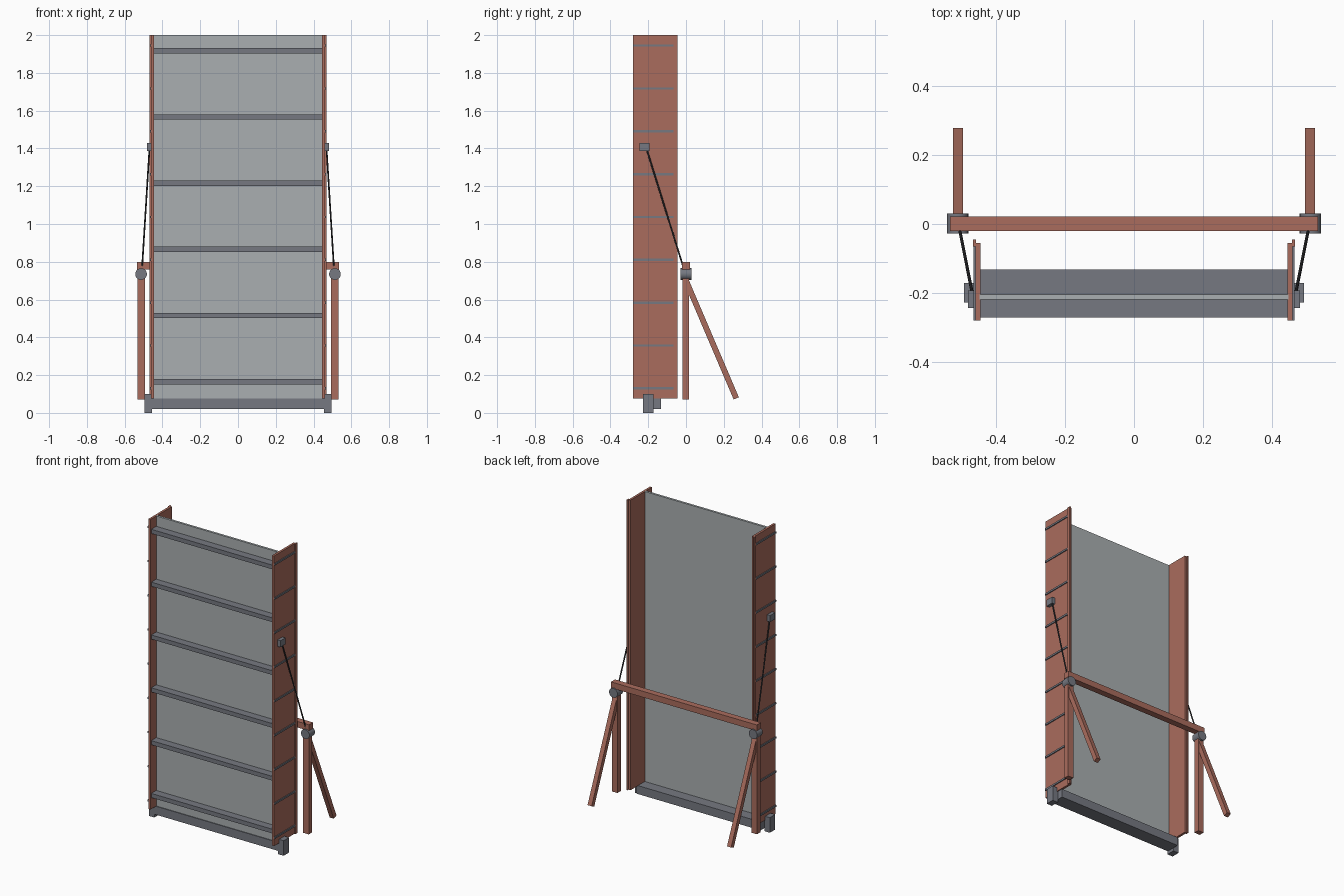
import bpy, math
from mathutils import Vector

if "Cube" in bpy.data.objects:
    bpy.data.objects.remove(bpy.data.objects["Cube"])


def mat(name, rgb):
    m = bpy.data.materials.new(name)
    m.diffuse_color = (*rgb, 1)
    m.use_nodes = True
    m.node_tree.nodes["Principled BSDF"].inputs["Base Color"].default_value = m.diffuse_color
    return m


RUST = mat("rust_paint", (0.40, 0.15, 0.11))
STEEL = mat("dark_steel", (0.18, 0.19, 0.22))
SHEET = mat("sheet_metal", (0.40, 0.43, 0.44))
CABLE = mat("cable_black", (0.04, 0.04, 0.045))


def finish(name, m):
    o = bpy.context.object
    o.name = name
    o.data.materials.append(m)
    return o


def box(name, x, y, z, m):
    """Box from (min, max) pairs."""
    bpy.ops.mesh.primitive_cube_add(size=1, location=[sum(r) / 2 for r in (x, y, z)])
    o = finish(name, m)
    o.scale = [abs(r[1] - r[0]) for r in (x, y, z)]
    bpy.ops.object.transform_apply(location=False, rotation=False, scale=True)
    return o


def rod(name, a, b, r, sides, m):
    a, b = Vector(a), Vector(b)
    bpy.ops.mesh.primitive_cylinder_add(vertices=sides, radius=r, depth=(b - a).length, location=(a + b) / 2)
    o = finish(name, m)
    o.rotation_euler = (b - a).to_track_quat('Z', 'Y').to_euler()
    bpy.ops.object.shade_smooth_by_angle()
    return o


# Blade sheet, its front ribs and the bottom beam
box("panel", (-0.45, 0.45), (-0.22, -0.205), (0.07, 2.0), SHEET)
for i in range(6):
    z = 0.165 + i * 0.3505
    box("front_rib", (-0.447, 0.447), (-0.272, -0.22), (z - 0.014, z + 0.014), STEEL)
box("bottom_beam", (-0.455, 0.455), (-0.225, -0.133), (0.02, 0.076), STEEL)

# Top bar of the support frame
box("frame_top_bar", (-0.535, 0.535), (-0.02, 0.022), (0.76, 0.80), RUST)

for s in (-1, 1):
    def side(name, x, y, z, m):
        return box(name, (s * x[0], s * x[1]), y, z, m)

    # Side plate with back flange and outer ribs
    side("side_plate", (0.446, 0.461), (-0.28, -0.055), (0.075, 2.0), RUST)
    side("side_flange", (0.459, 0.468), (-0.066, -0.045), (0.075, 2.0), RUST)
    for i in range(9):
        z = 0.13 + i * 0.2268
        side("side_rib", (0.459, 0.467), (-0.28, -0.066), (z - 0.006, z + 0.006), STEEL)

    # Foot and cable anchor
    side("foot", (0.455, 0.495), (-0.228, -0.172), (0.0, 0.10), STEEL)
    side("cable_anchor", (0.46, 0.483), (-0.245, -0.193), (1.387, 1.43), STEEL)

    # Frame post, slanted brace and round joint
    side("frame_post", (0.492, 0.533), (-0.019, 0.017), (0.072, 0.77), RUST)
    a, b = Vector((s * 0.512, 0.0, 0.70)), Vector((s * 0.512, 0.266, 0.077))
    d = b - a
    o = box("frame_brace", (-0.015, 0.015), (-0.015, 0.015), (-d.length / 2, d.length / 2), RUST)
    o.location = (a + b) / 2
    o.rotation_euler = (math.atan2(d.y, -d.z), 0, 0)
    rod("frame_joint", (s * 0.513, -0.028, 0.735), (s * 0.513, 0.03, 0.735), 0.031, 20, STEEL)

    # Cable from the joint to the side plate
    rod("cable", (s * 0.508, -0.012, 0.765), (s * 0.468, -0.213, 1.41), 0.0045, 8, CABLE)
